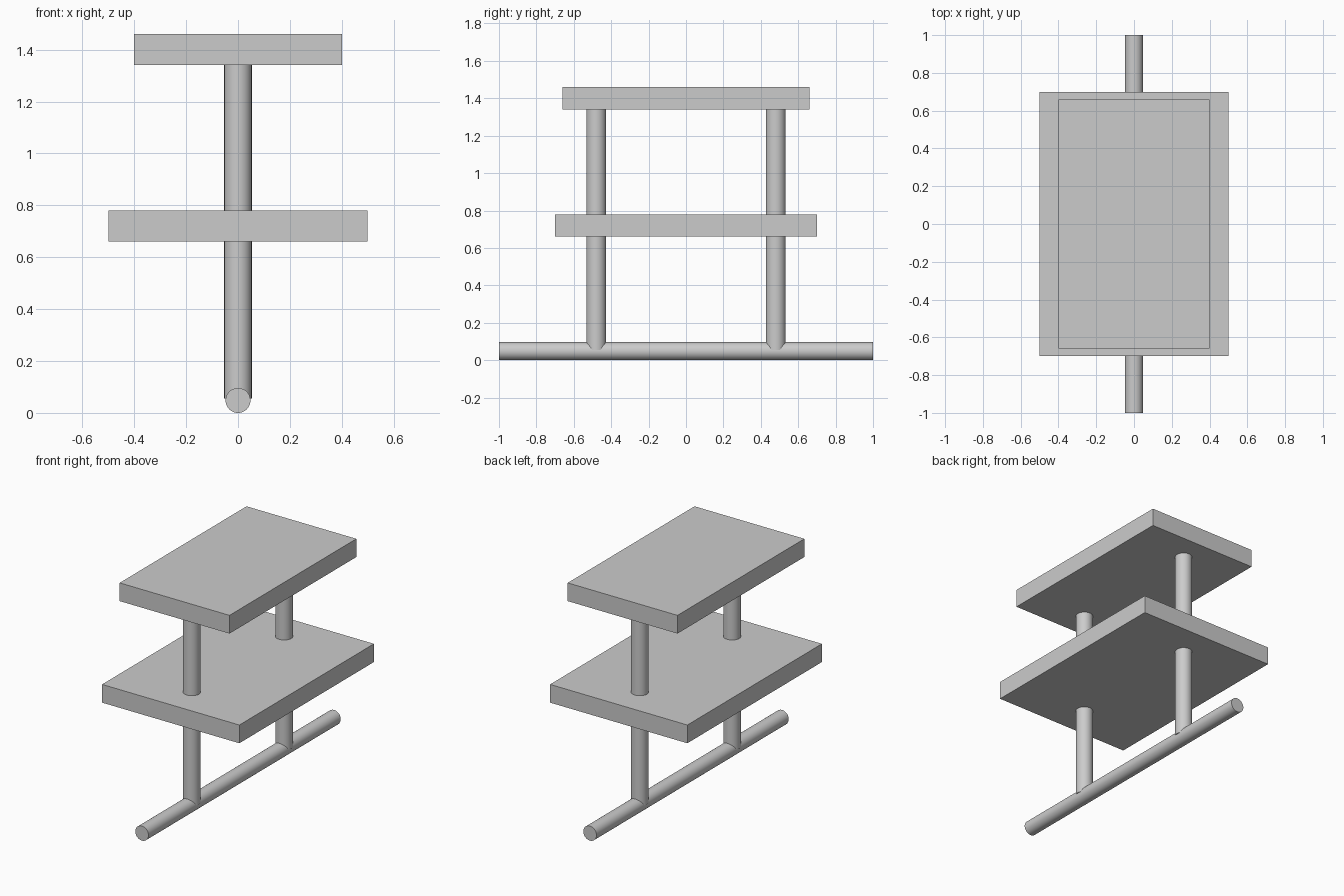
import bpy
import math

cube = bpy.data.objects.get("Cube")
if cube:
    bpy.data.objects.remove(cube, do_unlink=True)

GREY = (0.6, 0.6, 0.6, 1.0)
mat = bpy.data.materials.new("plain grey")
mat.use_nodes = True
mat.diffuse_color = GREY
mat.node_tree.nodes["Principled BSDF"].inputs["Base Color"].default_value = GREY


def finish(name):
    obj = bpy.context.object
    obj.name = name
    obj.data.materials.append(mat)
    return obj


def slab(name, width, depth, bottom, top):
    bpy.ops.mesh.primitive_cube_add(size=1, location=(0, 0, (bottom + top) / 2))
    obj = finish(name)
    obj.scale = (width, depth, top - bottom)
    bpy.ops.object.transform_apply(location=False, rotation=False, scale=True)


def rod(name, radius, length, location, tilt=0):
    bpy.ops.mesh.primitive_cylinder_add(vertices=48, radius=radius, depth=length,
                                        location=location, rotation=(tilt, 0, 0))
    finish(name)
    bpy.ops.object.shade_smooth_by_angle(angle=math.radians(30))


# Flat boards
slab("lower_board", 1.0, 1.4, 0.66, 0.78)
slab("upper_board", 0.8, 1.32, 1.34, 1.46)

# Rail along the ground
rod("ground_rail", 0.048, 2.0, (0, 0, 0.048), math.pi / 2)

# Posts rising from the rail through the lower board to the upper one
POST_BOTTOM, POST_TOP = 0.055, 1.36
for name, side in (("front_post", -1), ("back_post", 1)):
    rod(name, 0.053, POST_TOP - POST_BOTTOM,
        (0, side * 0.48, (POST_TOP + POST_BOTTOM) / 2))
